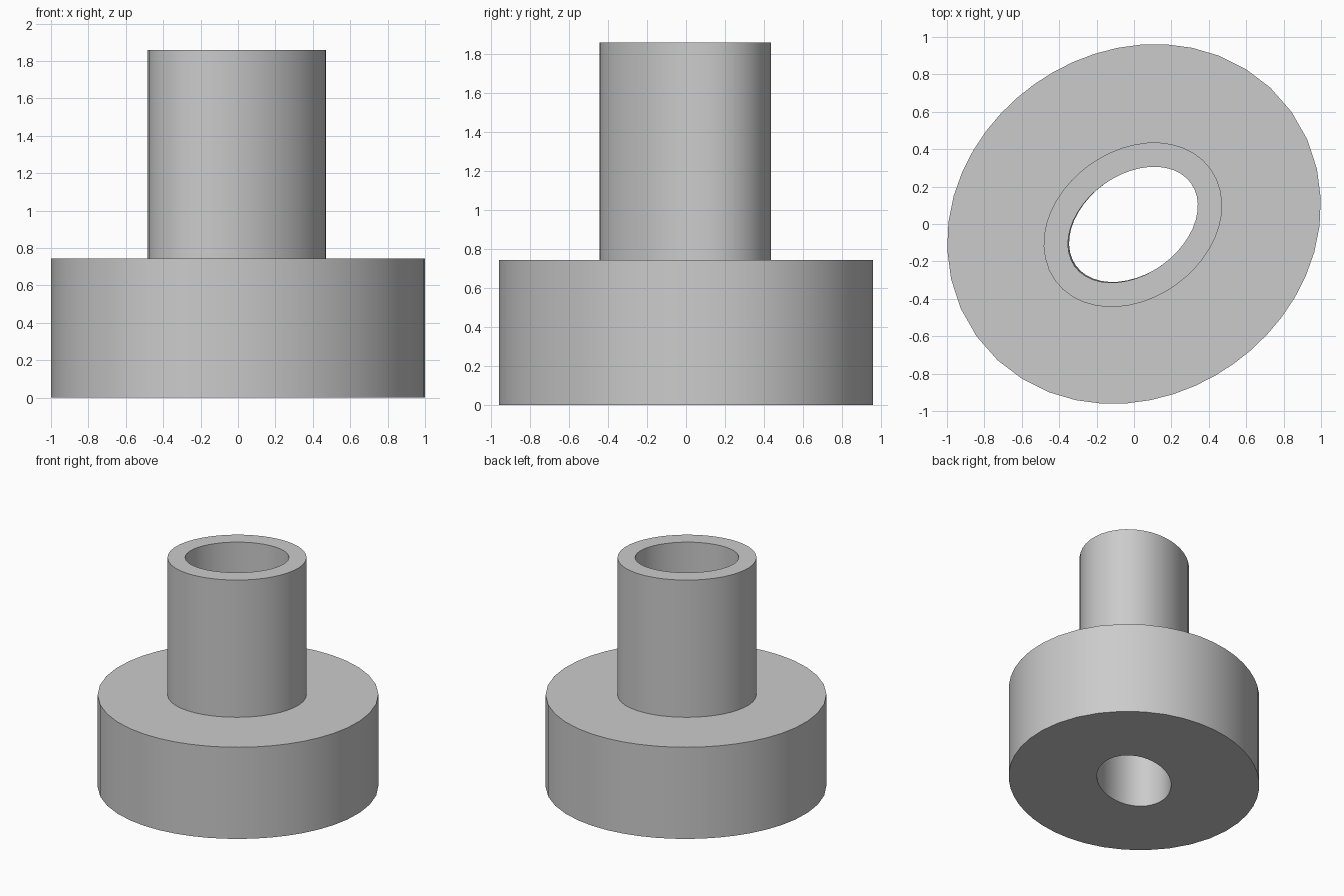
import bpy
import bmesh
import math
from mathutils import Vector, Matrix

cube = bpy.data.objects.get("Cube")
if cube:
    bpy.data.objects.remove(cube, do_unlink=True)

SEGMENTS = 44
BORE_LONG, BORE_SHORT = 0.382, 0.266
TILT = Matrix.Rotation(math.radians(35.5), 2)
TUBE_WALL, FLANGE_WALL = 0.13, 0.652
FLANGE_TOP, TUBE_TOP = 0.745, 1.86
TUBE_CENTRE = Vector((-0.006, -0.004))
BASE_CENTRE = Vector((0, 0))

grey = bpy.data.materials.new("light_grey")
grey.use_nodes = True
colour = (0.6, 0.6, 0.6, 1)
grey.diffuse_color = colour
grey.node_tree.nodes["Principled BSDF"].inputs["Base Color"].default_value = colour


def ring(bm, offset, z, centre):
    """Tilted bore ellipse grown outwards by a constant wall thickness."""
    verts = []
    for i in range(SEGMENTS):
        t = 2 * math.pi * i / SEGMENTS
        point = Vector((BORE_LONG * math.cos(t), BORE_SHORT * math.sin(t)))
        normal = Vector((BORE_SHORT * math.cos(t), BORE_LONG * math.sin(t))).normalized()
        p = TILT @ (point + normal * offset) + centre
        verts.append(bm.verts.new((p.x, p.y, z)))
    return verts


# Section of the flanged bushing, running round from the bore's lower rim
section = [
    (0, 0, BASE_CENTRE),
    (FLANGE_WALL, 0, BASE_CENTRE),
    (FLANGE_WALL, FLANGE_TOP, BASE_CENTRE),
    (TUBE_WALL, FLANGE_TOP, TUBE_CENTRE),
    (TUBE_WALL, TUBE_TOP, TUBE_CENTRE),
    (0, TUBE_TOP, TUBE_CENTRE),
]

bm = bmesh.new()
rings = [ring(bm, *spec) for spec in section]
for k, lower in enumerate(rings):
    upper = rings[(k + 1) % len(rings)]
    for i in range(SEGMENTS):
        j = (i + 1) % SEGMENTS
        bm.faces.new((lower[i], lower[j], upper[j], upper[i]))
bmesh.ops.recalc_face_normals(bm, faces=bm.faces)

mesh = bpy.data.meshes.new("flanged_bushing")
bm.to_mesh(mesh)
bm.free()
mesh.materials.append(grey)
bushing = bpy.data.objects.new("flanged_bushing", mesh)
bpy.context.collection.objects.link(bushing)

# Smooth walls with crisp rims
bpy.ops.object.select_all(action="DESELECT")
bushing.select_set(True)
bpy.context.view_layer.objects.active = bushing
bpy.ops.object.shade_smooth_by_angle(angle=math.radians(35))
